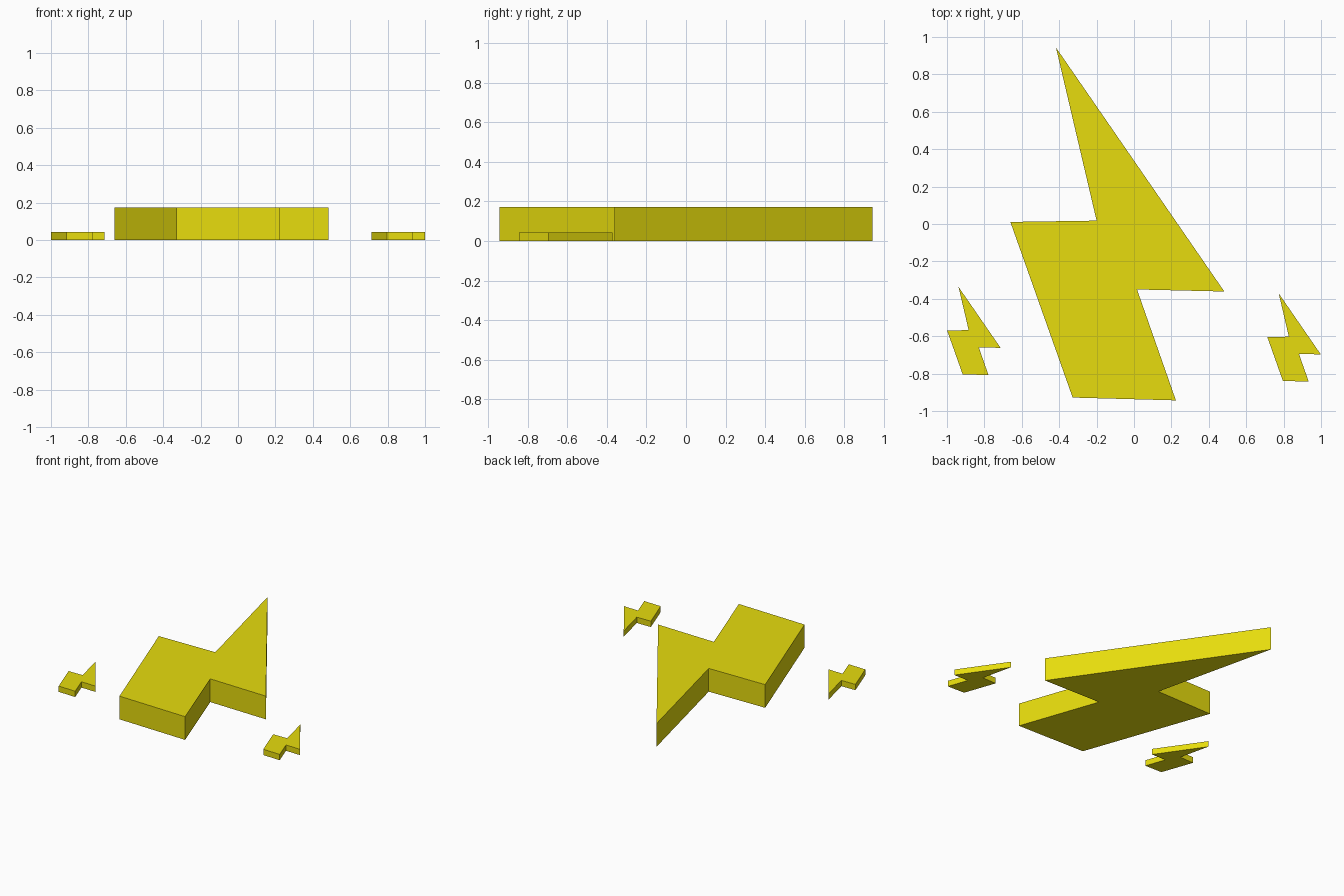
import bpy, bmesh

if "Cube" in bpy.data.objects:
    bpy.data.objects.remove(bpy.data.objects["Cube"])

yellow = bpy.data.materials.new("bolt yellow")
yellow.diffuse_color = (0.80, 0.72, 0.004, 1)
yellow.use_nodes = True
yellow.node_tree.nodes["Principled BSDF"].inputs["Base Color"].default_value = yellow.diffuse_color

# Lightning bolt outline, clockwise from the top tip
OUTLINE = [(-0.417, 0.943), (0.483, -0.361), (0.016, -0.350), (0.224, -0.943),
           (-0.328, -0.928), (-0.661, 0.011), (-0.200, 0.018)]
HEIGHT = 0.173


def bolt(name, scale, x, y):
    """Extruded bolt standing on the ground."""
    bm = bmesh.new()
    base = bm.faces.new([bm.verts.new((px * scale + x, py * scale + y, 0))
                         for px, py in OUTLINE])
    ext = bmesh.ops.extrude_face_region(bm, geom=[base], use_keep_orig=True)
    top = [v for v in ext["geom"] if isinstance(v, bmesh.types.BMVert)]
    bmesh.ops.translate(bm, verts=top, vec=(0, 0, HEIGHT * scale))
    bmesh.ops.recalc_face_normals(bm, faces=bm.faces)
    mesh = bpy.data.meshes.new(name)
    bm.to_mesh(mesh)
    bm.free()
    mesh.materials.append(yellow)
    bpy.context.collection.objects.link(bpy.data.objects.new(name, mesh))


# One large bolt flanked by two quarter-size copies
bolt("large_bolt", 1.0, 0, 0)
bolt("small_bolt_left", 0.25, -0.834, -0.572)
bolt("small_bolt_right", 0.25, 0.878, -0.607)
